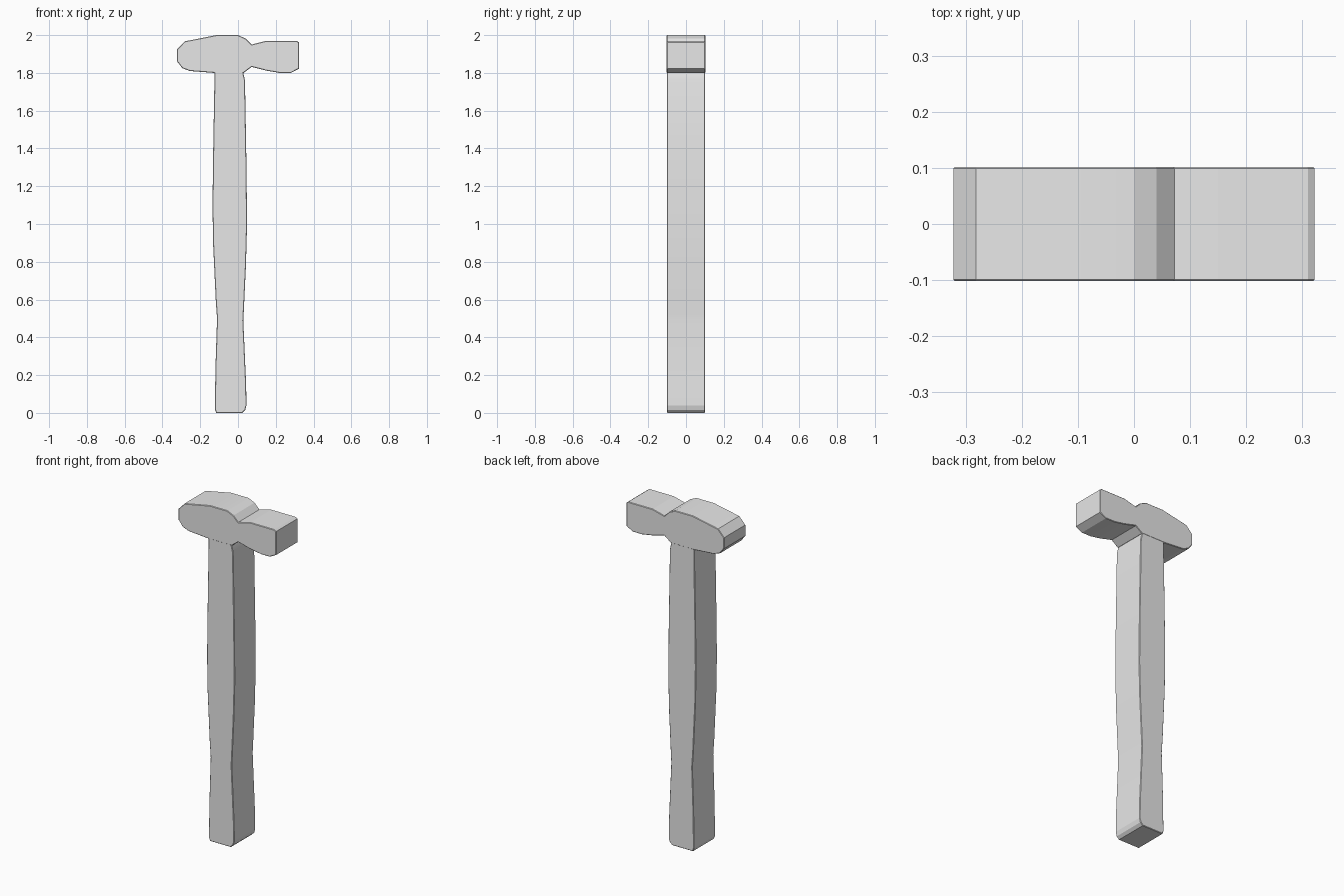
import bpy, bmesh, math

cube = bpy.data.objects.get("Cube")
if cube:
    bpy.data.objects.remove(cube, do_unlink=True)

# Single grey material
grey = bpy.data.materials.new("plain_grey")
grey.use_nodes = True
grey.diffuse_color = (0.8, 0.8, 0.8, 1)
grey.node_tree.nodes["Principled BSDF"].inputs["Base Color"].default_value = (0.8, 0.8, 0.8, 1)


def slab(name, outline, half_depth, rim):
    """Extrude an x-z outline along y, with a fine chamfer round both faces."""
    bm = bmesh.new()
    front = bm.faces.new([bm.verts.new((x, -half_depth, z)) for x, z in outline])
    moved = bmesh.ops.extrude_face_region(bm, geom=[front])["geom"]
    back = [v for v in moved if isinstance(v, bmesh.types.BMVert)]
    bmesh.ops.translate(bm, verts=back, vec=(0, 2 * half_depth, 0))
    bmesh.ops.recalc_face_normals(bm, faces=bm.faces)
    edges = [e for e in bm.edges if abs(e.verts[0].co.y - e.verts[1].co.y) < 0.001]
    bmesh.ops.bevel(bm, geom=edges, offset=rim, segments=1, affect='EDGES')
    mesh = bpy.data.meshes.new(name)
    bm.to_mesh(mesh)
    bm.free()
    mesh.materials.append(grey)
    obj = bpy.data.objects.new(name, mesh)
    bpy.context.collection.objects.link(obj)
    bpy.ops.object.select_all(action='DESELECT')
    obj.select_set(True)
    bpy.context.view_layer.objects.active = obj
    bpy.ops.object.shade_smooth_by_angle(angle=math.radians(12))
    return obj


# Head: rounded peen on the left, neck, square striking face on the right
slab("hammer_head", [
    (-0.322, 1.925), (-0.322, 1.86), (-0.295, 1.825), (-0.255, 1.81),
    (-0.125, 1.80), (0.03, 1.80), (0.072, 1.832), (0.15, 1.812),
    (0.22, 1.80), (0.28, 1.80), (0.322, 1.822), (0.322, 1.962),
    (0.31, 1.97), (0.15, 1.97), (0.072, 1.95), (0.04, 1.982),
    (0.0, 2.0), (-0.115, 2.0), (-0.282, 1.967),
], 0.102, 0.003)

# Handle: swelling shaft, narrow waist and flared grip, seated into the head
slab("handle", [
    (-0.115, 0.0), (0.022, 0.0), (0.038, 0.015), (0.045, 0.04),
    (0.043, 0.15), (0.028, 0.49), (0.03, 0.525), (0.042, 0.78),
    (0.048, 1.0), (0.045, 1.3), (0.037, 1.76), (0.028, 1.80),
    (0.02, 1.83), (-0.125, 1.83), (-0.125, 1.75), (-0.132, 1.35),
    (-0.135, 1.1), (-0.132, 0.9), (-0.118, 0.6), (-0.111, 0.5),
    (-0.119, 0.25), (-0.123, 0.02),
], 0.101, 0.003)
